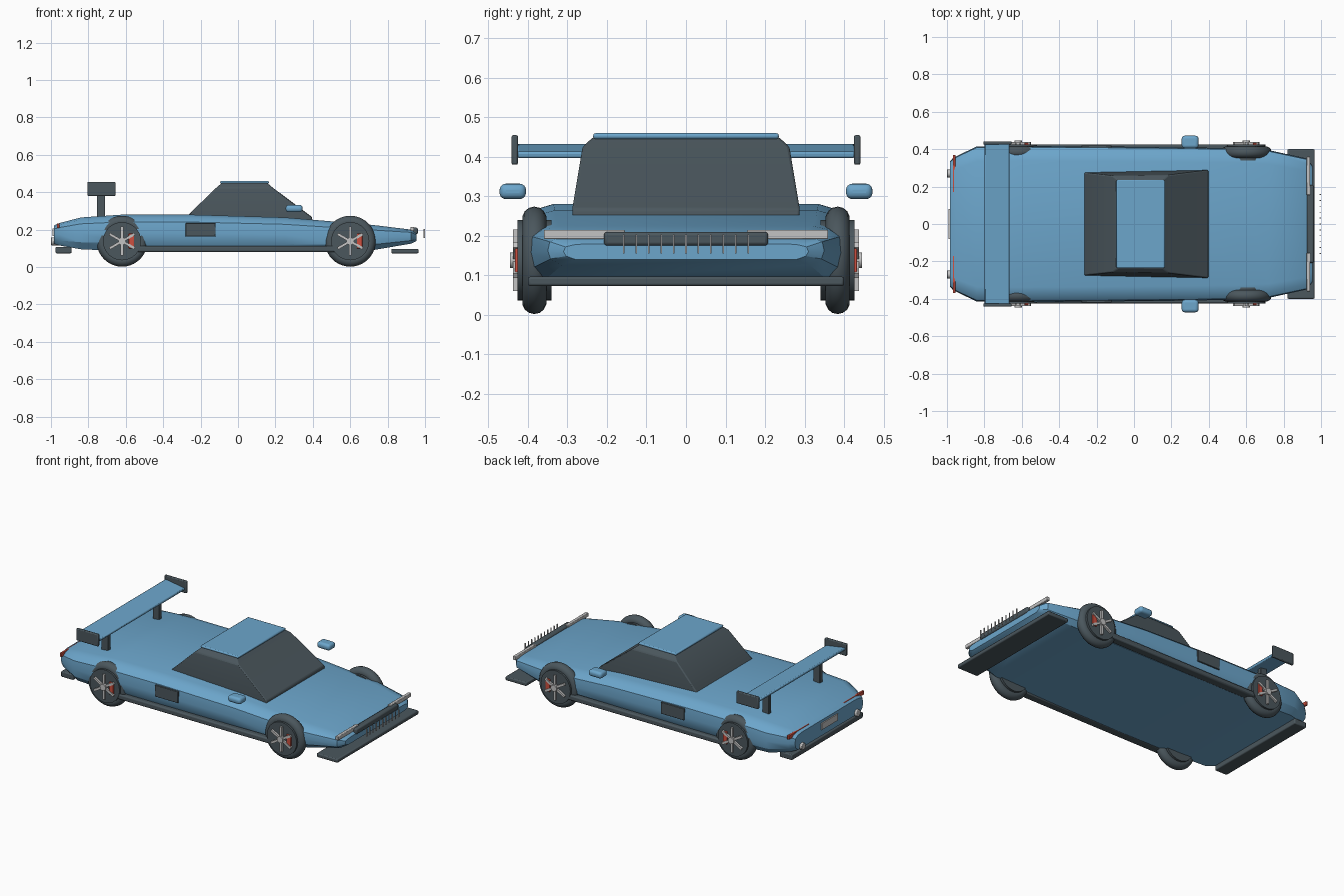
import bpy, bmesh, math
from mathutils import Matrix, Vector

if "Cube" in bpy.data.objects:
    bpy.data.objects.remove(bpy.data.objects["Cube"])


def material(name, rgb):
    m = bpy.data.materials.new(name)
    m.use_nodes = True
    m.diffuse_color = (*rgb, 1)
    m.node_tree.nodes["Principled BSDF"].inputs["Base Color"].default_value = (*rgb, 1)
    return m


BLUE = material("sky_blue_paint", (0.15, 0.38, 0.60))
DARK = material("charcoal", (0.07, 0.095, 0.11))
SILVER = material("silver", (0.55, 0.55, 0.55))
RED = material("red", (0.62, 0.08, 0.05))


def finish(name, bm, mat, bevel=0, segments=2, angle=30):
    bmesh.ops.recalc_face_normals(bm, faces=bm.faces)
    mesh = bpy.data.meshes.new(name)
    bm.to_mesh(mesh)
    bm.free()
    mesh.materials.append(mat)
    ob = bpy.data.objects.new(name, mesh)
    bpy.context.collection.objects.link(ob)
    if bevel:
        mod = ob.modifiers.new("Bevel", 'BEVEL')
        mod.width, mod.segments = bevel, segments
    bpy.ops.object.select_all(action='DESELECT')
    ob.select_set(True)
    bpy.context.view_layer.objects.active = ob
    bpy.ops.object.shade_smooth_by_angle(angle=math.radians(angle))
    return ob


def box(name, x, y, z, mat, bevel=0, segments=2, tilt=0):
    """Box from its (low, high) range on each axis."""
    bm = bmesh.new()
    bmesh.ops.create_cube(bm, size=1)
    ranges = (x, y, z)
    bmesh.ops.scale(bm, vec=[b - a for a, b in ranges], verts=bm.verts)
    bmesh.ops.rotate(bm, matrix=Matrix.Rotation(tilt, 3, 'Y'), verts=bm.verts)
    bmesh.ops.translate(bm, vec=[(a + b) / 2 for a, b in ranges], verts=bm.verts)
    return finish(name, bm, mat, bevel, segments)


def cylinder(name, centre, radius, depth, axis, mat, bevel=0, sides=32):
    bm = bmesh.new()
    bmesh.ops.create_cone(bm, cap_ends=True, segments=sides, radius1=radius,
                          radius2=radius, depth=depth)
    turn = Vector((0, 0, 1)).rotation_difference(Vector(axis)).to_matrix()
    bmesh.ops.rotate(bm, matrix=turn, verts=bm.verts)
    bmesh.ops.translate(bm, vec=centre, verts=bm.verts)
    return finish(name, bm, mat, bevel)


def loft(name, rings, mat, bevel=0, segments=2):
    """Skin closed rings of equal length and cap both ends."""
    bm = bmesh.new()
    loops = [[bm.verts.new(p) for p in ring] for ring in rings]
    for a, b in zip(loops, loops[1:]):
        for i in range(len(a)):
            j = (i + 1) % len(a)
            bm.faces.new((a[i], a[j], b[j], b[i]))
    bm.faces.new(loops[0])
    bm.faces.new(loops[-1])
    return finish(name, bm, mat, bevel, segments)


# Wedge body: stations of x, half width, bottom, top
def body_ring(x, w, low, top):
    h = top - low
    half = [(0.90 * w, low), (0.98 * w, low + 0.22 * h), (w, low + 0.5 * h),
            (0.985 * w, low + 0.8 * h), (0.92 * w, low + 0.93 * h), (0.81 * w, top)]
    return [(x, y, z) for y, z in half] + [(x, -y, z) for y, z in reversed(half)]


stations = [(-0.985, 0.335, 0.125, 0.222), (-0.955, 0.36, 0.115, 0.235),
            (-0.84, 0.415, 0.095, 0.265), (-0.62, 0.417, 0.085, 0.28),
            (-0.25, 0.415, 0.082, 0.28), (0.25, 0.41, 0.082, 0.265),
            (0.55, 0.405, 0.085, 0.24), (0.72, 0.395, 0.09, 0.225),
            (0.925, 0.35, 0.125, 0.20), (0.955, 0.31, 0.14, 0.18)]
loft("body", [body_ring(*s) for s in stations], BLUE)


# Glass cabin and roof
def cabin_ring(rear, front, y_rear, y_front, z_rear, z_front):
    return [(rear, -y_rear, z_rear), (front, -y_front, z_front),
            (front, y_front, z_front), (rear, y_rear, z_rear)]


loft("cabin_glass", [cabin_ring(-0.27, 0.40, 0.275, 0.288, 0.265, 0.24),
                     cabin_ring(-0.265, 0.395, 0.275, 0.288, 0.28, 0.268),
                     cabin_ring(-0.115, 0.185, 0.258, 0.262, 0.425, 0.425),
                     cabin_ring(-0.085, 0.155, 0.235, 0.235, 0.45, 0.45)], DARK, 0.006)
box("roof", (-0.095, 0.165), (-0.235, 0.235), (0.445, 0.46), BLUE, 0.006)

# Rear wing
box("wing_blade", (-0.80, -0.665), (-0.428, 0.428), (0.407, 0.423), BLUE, 0.005,
    tilt=math.radians(9))

# Front splitter, grille and slats
box("front_splitter", (0.82, 0.965), (-0.40, 0.40), (0.073, 0.097), DARK, 0.006)
box("grille", (0.925, 0.962), (-0.208, 0.208), (0.175, 0.21), DARK, 0.008)
for i in range(11):
    y = (i - 5) * 0.0315
    box("grille_slat", (0.993, 0.999), (y - 0.002, y + 0.002), (0.155, 0.203), SILVER)

# Rear diffuser and plate
box("rear_diffuser", (-0.975, -0.89), (-0.35, 0.35), (0.073, 0.108), DARK, 0.006)
box("rear_plate", (-0.992, -0.975), (-0.08, 0.08), (0.165, 0.205), SILVER)


def span(side, a, b):
    return tuple(sorted((side * a, side * b)))


def wheel(label, x, side):
    z, r = 0.138, 0.105
    # Tyre: circular section swept around the axle
    bm = bmesh.new()
    n, k = 40, 14
    grid = []
    for i in range(n):
        a = math.tau * i / n
        ring = []
        for j in range(k):
            b = math.tau * j / k
            q = r + 0.031 * math.cos(b)
            ring.append(bm.verts.new((x + q * math.cos(a),
                                      side * 0.384 + 0.031 * math.sin(b),
                                      z + q * math.sin(a))))
        grid.append(ring)
    for i in range(n):
        for j in range(k):
            m, p = (i + 1) % n, (j + 1) % k
            bm.faces.new((grid[i][j], grid[m][j], grid[m][p], grid[i][p]))
    finish(label + "_tyre", bm, DARK, angle=60)
    axle = (0, side, 0)
    cylinder(label + "_barrel", (x, side * 0.383, z), 0.102, 0.086, axle, DARK)
    cylinder(label + "_hub", (x, side * 0.435, z), 0.02, 0.022, axle, SILVER, sides=20)
    # Three bars across the hub make six spokes
    bm = bmesh.new()
    for i in range(3):
        made = bmesh.ops.create_cube(bm, size=1)["verts"]
        bmesh.ops.scale(bm, vec=(0.155, 0.014, 0.014), verts=made)
        bmesh.ops.rotate(bm, verts=made,
                         matrix=Matrix.Rotation(math.radians(30 + 60 * i), 3, 'Y'))
        bmesh.ops.translate(bm, vec=(x, side * 0.431, z), verts=made)
    finish(label + "_spokes", bm, SILVER)
    box(label + "_brake_caliper", (x + 0.035, x + 0.065), span(side, 0.40, 0.433),
        (0.1, 0.178), RED, 0.003)


# Parts repeated on both sides
for side, name in ((1, "left"), (-1, "right")):
    wheel(name + "_front_wheel", 0.60, side)
    wheel(name + "_rear_wheel", -0.62, side)
    box(name + "_side_skirt", (-0.56, 0.54), span(side, 0.37, 0.424),
        (0.08, 0.113), DARK, 0.008)
    box(name + "_side_vent", (-0.28, -0.12), span(side, 0.39, 0.42),
        (0.163, 0.235), DARK, 0.003)
    box(name + "_mirror", (0.255, 0.345), span(side, 0.405, 0.472),
        (0.293, 0.332), BLUE, 0.016, 4)
    box(name + "_wing_endplate", (-0.805, -0.655), span(side, 0.425, 0.442),
        (0.38, 0.455), DARK, 0.005)
    box(name + "_wing_strut", (-0.755, -0.71), span(side, 0.238, 0.265),
        (0.265, 0.412), DARK, 0.003)
    box(name + "_headlight", (0.922, 0.942), span(side, 0.155, 0.36),
        (0.192, 0.215), SILVER, 0.003)
    box(name + "_tail_light", (-0.968, -0.955), span(side, 0.17, 0.37),
        (0.208, 0.232), RED, 0.002)
    cylinder(name + "_exhaust", (-0.975, side * 0.27, 0.137), 0.021, 0.05,
             (1, 0, 0), SILVER, 0.003, 20)
